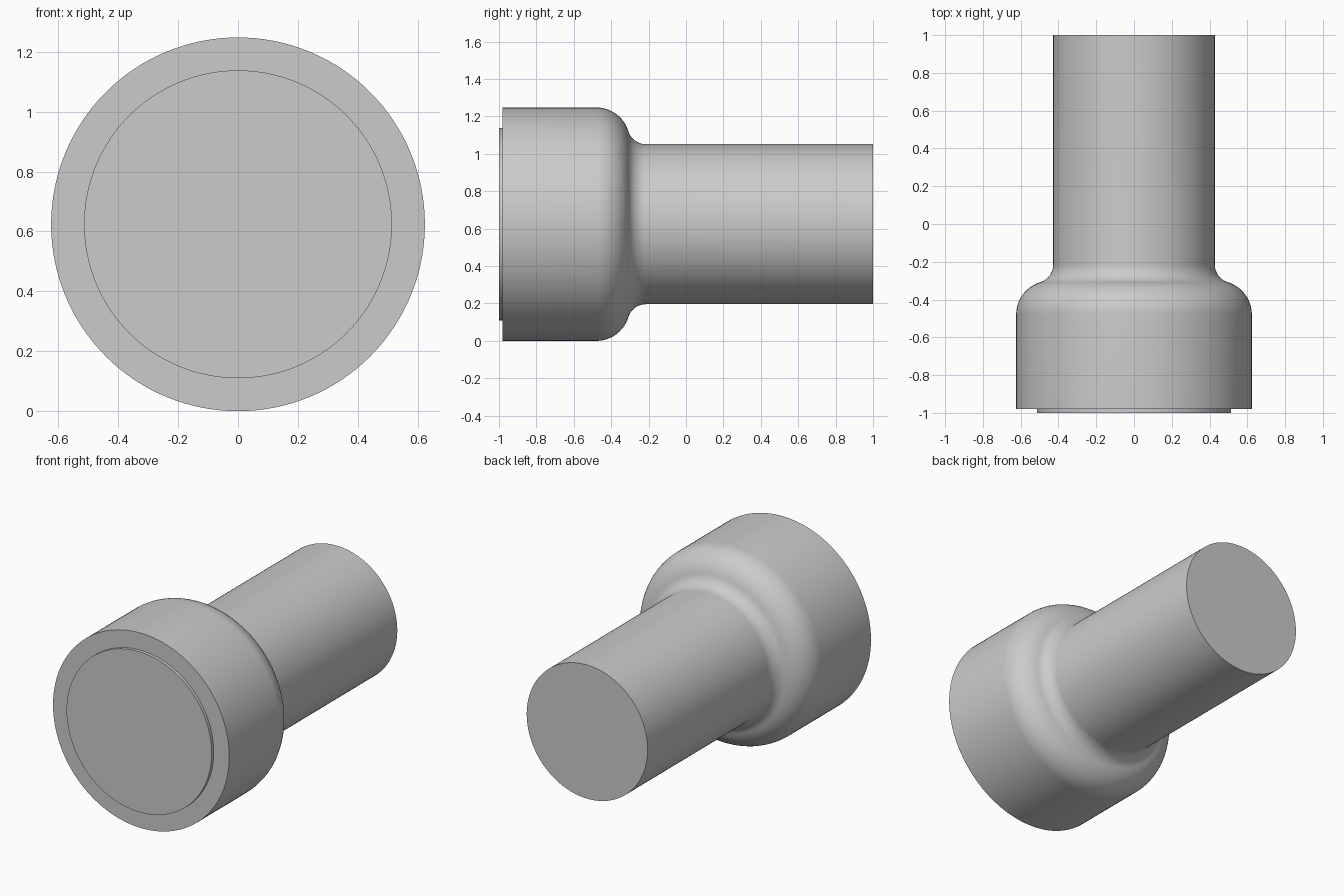
import bpy, bmesh, math
from mathutils import Vector

if "Cube" in bpy.data.objects:
    bpy.data.objects.remove(bpy.data.objects["Cube"])

AXIS_Z = 0.624
SEGMENTS = 128

grey = bpy.data.materials.new("plain_grey")
grey.use_nodes = True
colour = (0.6, 0.6, 0.6, 1)
grey.diffuse_color = colour
grey.node_tree.nodes["Principled BSDF"].inputs["Base Color"].default_value = colour


def arc(centre_y, centre_r, radius, start, end, steps=12):
    """Profile points (y, r) along an arc, angles in degrees."""
    angles = [math.radians(start + (end - start) * i / steps) for i in range(steps + 1)]
    return [(centre_y + radius * math.cos(a), centre_r + radius * math.sin(a)) for a in angles]


def turned(name, profile):
    """Solid of revolution about the y axis, with flat end caps."""
    bm = bmesh.new()
    verts = [bm.verts.new((0, y, r)) for y, r in profile]
    edges = [bm.edges.new(pair) for pair in zip(verts, verts[1:])]
    bmesh.ops.spin(bm, geom=verts + edges, cent=(0, 0, 0), axis=(0, 1, 0),
                   angle=math.tau, steps=SEGMENTS, use_merge=True)
    bmesh.ops.remove_doubles(bm, verts=bm.verts, dist=1e-5)
    bmesh.ops.holes_fill(bm, edges=[e for e in bm.edges if e.is_boundary], sides=0)
    bmesh.ops.recalc_face_normals(bm, faces=bm.faces)
    mesh = bpy.data.meshes.new(name)
    bm.to_mesh(mesh)
    bm.free()
    mesh.materials.append(grey)
    obj = bpy.data.objects.new(name, mesh)
    obj.location = Vector((0, 0, AXIS_Z))
    bpy.context.collection.objects.link(obj)
    bpy.ops.object.select_all(action="DESELECT")
    obj.select_set(True)
    bpy.context.view_layer.objects.active = obj
    bpy.ops.object.shade_smooth_by_angle(angle=math.radians(30))
    return obj


# Wide head, rounded shoulder, hollow fillet and narrow shaft
shoulder = arc(-0.48, 0.444, 0.18, 90, 17.3)
fillet = arc(-0.215, 0.5255, 0.0975, 197.3, 270)
turned("head_and_shaft", [(-0.98, 0.624)] + shoulder + fillet[1:] + [(1, 0.428)])

# Raised disc on the front of the head
turned("front_disc", [(-1, 0.514), (-0.98, 0.514)])
